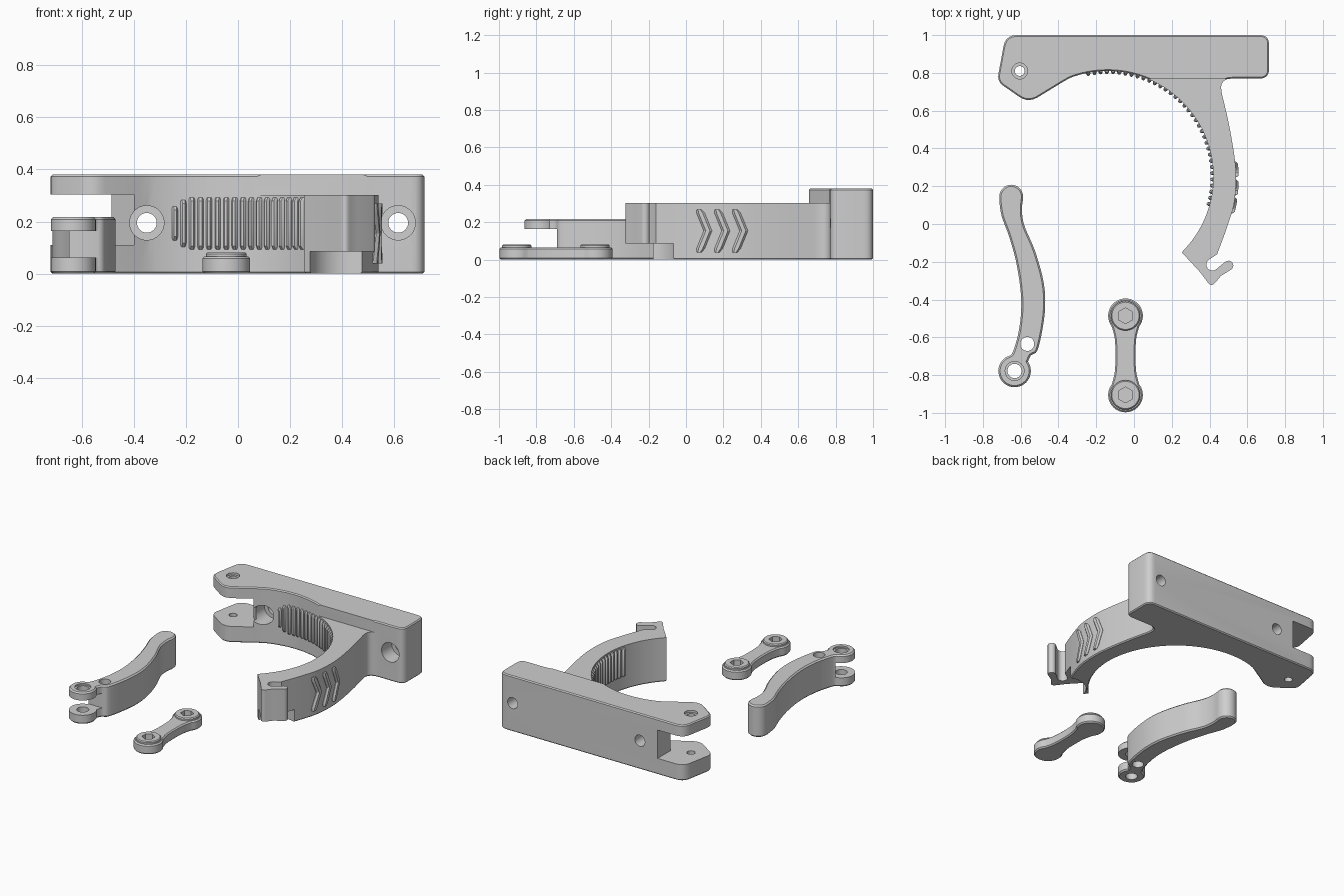
import bpy, bmesh, math
from mathutils import Vector, Matrix

if "Cube" in bpy.data.objects:
    bpy.data.objects.remove(bpy.data.objects["Cube"])

grey = bpy.data.materials.new("plain grey")
grey.diffuse_color = (0.62, 0.62, 0.62, 1)
grey.use_nodes = True
grey.node_tree.nodes["Principled BSDF"].inputs["Base Color"].default_value = grey.diffuse_color


def arc(cx, cy, r, a0, a1, n):
    return [(cx + r * math.cos(math.radians(a0 + (a1 - a0) * i / n)),
             cy + r * math.sin(math.radians(a0 + (a1 - a0) * i / n))) for i in range(n + 1)]


def spline(pts, n=5):
    """Smooth open curve through the points."""
    p = [Vector(q) for q in [pts[0]] + pts + [pts[-1]]]
    out = []
    for a, b, c, d in zip(p, p[1:], p[2:], p[3:]):
        for i in range(n):
            t = i / n
            out.append(tuple(0.5 * (2 * b + (c - a) * t + (2 * a - 5 * b + 4 * c - d) * t * t
                                    + (3 * b - a - 3 * c + d) * t ** 3)))
    return out + [pts[-1]]


def rounded(pts, radii, n=5):
    """Open path whose inner corners are replaced by small curves; radius 0 stays sharp."""
    out = []
    for i, (q, r) in enumerate(zip(pts, radii)):
        if r == 0:
            out.append(q)
            continue
        q, a, b = Vector(q), Vector(pts[i - 1]), Vector(pts[i + 1])
        s, e = q + (a - q).normalized() * r, q + (b - q).normalized() * r
        for k in range(n + 1):
            t = k / n
            out.append(tuple(s * (1 - t) ** 2 + q * 2 * t * (1 - t) + e * t * t))
    return out


def finish(bm, name):
    bmesh.ops.recalc_face_normals(bm, faces=bm.faces)
    if bm.calc_volume(signed=True) < 0:
        bmesh.ops.reverse_faces(bm, faces=bm.faces)
    me = bpy.data.meshes.new(name)
    bm.to_mesh(me)
    bm.free()
    me.materials.append(grey)
    ob = bpy.data.objects.new(name, me)
    bpy.context.collection.objects.link(ob)
    return ob


def prism(name, pts, z0, z1, bevel=0.0):
    """Extruded outline with chamfered top and bottom rims."""
    clean = []
    for p in pts:
        if not clean or (Vector(p) - Vector(clean[-1])).length > 0.002:
            clean.append(p)
    if (Vector(clean[0]) - Vector(clean[-1])).length < 0.002:
        clean.pop()
    if sum(a[0] * b[1] - a[1] * b[0] for a, b in zip(clean, clean[1:] + clean[:1])) < 0:
        clean.reverse()
    n = len(clean)
    inner = []
    for i, q in enumerate(clean):                       # inset outline for the chamfer
        a, q, b = Vector(clean[i - 1]), Vector(q), Vector(clean[(i + 1) % n])
        u, v = (q - a).normalized(), (b - q).normalized()
        m = Vector((-u.y - v.y, u.x + v.x)).normalized()
        inner.append(tuple(q + m * bevel / max(0.5, m.dot(Vector((-u.y, u.x))))))
    layers = [(clean, z0), (clean, z1)]
    if bevel:
        layers = [(inner, z0), (clean, z0 + bevel), (clean, z1 - bevel), (inner, z1)]
    bm = bmesh.new()
    rings = [[bm.verts.new((x, y, z)) for x, y in ps] for ps, z in layers]
    for p, q in zip(rings, rings[1:]):
        for i in range(n):
            bm.faces.new((p[i - 1], p[i], q[i], q[i - 1]))
    bm.faces.new(rings[0][::-1])
    bm.faces.new(rings[-1])
    return finish(bm, name)


def rod(name, loc, r, depth, axis='Z', n=32):
    bm = bmesh.new()
    bmesh.ops.create_cone(bm, cap_ends=True, segments=n, radius1=r, radius2=r, depth=depth)
    m = Matrix.Rotation(math.pi / 2, 4, 'X') if axis == 'Y' else Matrix.Identity(4)
    bmesh.ops.transform(bm, matrix=Matrix.Translation(loc) @ m, verts=bm.verts)
    return finish(bm, name)


def width(ob):
    xs = [v.co.x for v in ob.data.vertices] or [0]
    return max(xs) - min(xs)


def cut(ob, cutters, op='DIFFERENCE'):
    for c in cutters:
        before, w = ob.data.copy(), width(ob)
        for solver in ('EXACT', 'MANIFOLD', 'FLOAT'):
            m = ob.modifiers.new("cut", 'BOOLEAN')
            m.operation, m.solver, m.object = op, solver, c
            bpy.context.view_layer.objects.active = ob
            bpy.ops.object.modifier_apply(modifier=m.name)
            if width(ob) > 0.95 * w:
                break
            ob.data = before.copy()
        bpy.data.objects.remove(c)


def smooth(ob):
    bpy.ops.object.select_all(action='DESELECT')
    ob.select_set(True)
    bpy.context.view_layer.objects.active = ob
    bpy.ops.object.shade_smooth_by_angle(angle=math.radians(28))


def box(x0, x1, y0, y1, z0, z1):
    return prism("cutter", [(x0, y0), (x1, y0), (x1, y1), (x0, y1)], z0, z1)


# clamp body: mounting block, jaw arc and hooked arm in one outline
CX, CY, R = -0.14, 0.25, 0.56
outer = spline([(0.465, 0.69), (0.50, 0.54), (0.53, 0.37), (0.54, 0.25), (0.53, 0.11),
                (0.495, -0.01), (0.455, -0.12)], 6)
block = rounded([(-0.38, 0.75), (-0.56, 0.64), (-0.725, 0.755), (-0.68, 1.0), (0.715, 1.0), (0.715, 0.77),
                 (0.45, 0.77), (0.465, 0.69)], [0, 0.06, 0.04, 0.06, 0.05, 0.05, 0.07, 0])
hook = [(0.44, -0.16)] + arc(0.415, -0.215, 0.032, 120, 300, 9) + \
    arc(0.50, -0.22, 0.026, 130, -45, 7) + \
    rounded([(0.46, -0.275), (0.41, -0.335), (0.35, -0.255), (0.253, -0.15)], [0, 0.03, 0, 0])
jaw = arc(CX, CY, R, -42, 111, 60)
body = prism("clamp_body", block + outer + hook + jaw, 0, 0.38, 0.007)
cut(body, [
    box(0.03, 0.62, -0.6, 0.768, 0.302, 0.6),                                 # lower arm top
    prism("cutter", [(-1, 0.5), (-0.40, 0.5), (-0.40, 0.77), (-0.485, 0.86), (-0.485, 1.2), (-1, 1.2)],
          0.11, 0.304),                                                       # hinge slot
    rod("cutter", (0.42, -0.20, 0), 0.145, 0.17),                             # link clearance under hook
    rod("cutter", (-0.605, 0.81, 0.2), 0.026, 1),                             # hinge pin hole
    rod("cutter", (-0.605, 0.81, 0.38), 0.042, 0.03),
])
for x in (-0.35, 0.615):                                                      # screw holes
    cut(body, [rod("cutter", (x, 0.9, 0.195), 0.038, 0.6, 'Y'),
               rod("cutter", (x, 0.70, 0.195), 0.066, 0.36, 'Y')])
smooth(body)

# grip ribs along the jaw
bm = bmesh.new()
COUNT = 35
for i in range(COUNT):
    a = math.radians(-15 + 3.4 * i)
    h = 0.10 * min(1.0, 0.65 + 0.25 * (COUNT - 1 - i))     # last ribs are shorter
    prof = [(R + 0.01, -0.011), (R - 0.006, -0.011), (R - 0.016, -0.005),
            (R - 0.016, 0.005), (R - 0.006, 0.011), (R + 0.01, 0.011)]
    rings = []
    for z, inset in ((-h, 0.012), (-h + 0.014, 0), (h - 0.014, 0), (h, 0.012)):
        rings.append([bm.verts.new((CX + (r + inset) * math.cos(a) - t * math.sin(a),
                                    CY + (r + inset) * math.sin(a) + t * math.cos(a), 0.193 + z))
                      for r, t in prof])
    for p, q in zip(rings, rings[1:]):
        for k in range(6):
            bm.faces.new((p[k], p[k - 1], q[k - 1], q[k]))
    bm.faces.new(rings[0])
    bm.faces.new(rings[-1])
smooth(finish(bm, "grip_ribs"))


# raised chevrons on the outside of the arm
def arm_x(y):
    for (xa, ya), (xb, yb) in zip(outer, outer[1:]):
        if yb <= y <= ya:
            return xb + (xa - xb) * (y - yb) / (ya - yb)
    return 0.53


bm = bmesh.new()
for k in range(3):
    rows = []
    for i in range(13):
        s = i / 6 - 1
        y, z = 0.07 + 0.096 * k + 0.047 * (1 - abs(s)), 0.154 + 0.115 * s
        w = 0.012 if i in (0, 12) else 0.022
        rows.append([bm.verts.new((arm_x(y + t * w) + d, y + t * w, z))
                     for t, d in ((-1, -0.01), (-1, 0.003), (-0.5, 0.014), (0.5, 0.014), (1, 0.003), (1, -0.01))])
    for p, q in zip(rows, rows[1:]):
        for j in range(6):
            bm.faces.new((p[j], p[j - 1], q[j - 1], q[j]))
    bm.faces.new(rows[0])
    bm.faces.new(rows[-1])
smooth(finish(bm, "arm_chevrons"))

# lever: curved handle with a forked, drilled end
left = spline([(-0.713, 0.12), (-0.70, 0.04), (-0.66, -0.07), (-0.62, -0.22), (-0.597, -0.40),
               (-0.607, -0.55), (-0.64, -0.675), (-0.665, -0.70)])
right = spline([(-0.56, -0.725), (-0.545, -0.695), (-0.512, -0.67), (-0.485, -0.56), (-0.47, -0.43),
                (-0.48, -0.30), (-0.525, -0.14), (-0.58, -0.01), (-0.593, 0.07), (-0.588, 0.13)])
lever = prism("lever", left + arc(-0.632, -0.778, 0.086, 125, 395, 30) + right
              + arc(-0.65, 0.145, 0.063, 0, 180, 14), 0, 0.217, 0.009)
cut(lever, [
    box(-0.9, -0.4, -1.0, -0.69, 0.062, 0.163),
    rod("cutter", (-0.632, -0.778, 0.1), 0.038, 1),
    rod("cutter", (-0.632, -0.778, 0.217), 0.050, 0.02),
    rod("cutter", (-0.565, -0.635, 0.1), 0.037, 1),
])
smooth(lever)

# link: waisted bar with a raised boss and recess at each end
LX, Y0, Y1 = -0.045, -0.905, -0.486
side = spline([(0.073, Y0 + 0.055), (0.057, Y0 + 0.12), (0.053, -0.695), (0.057, Y1 - 0.12), (0.073, Y1 - 0.055)])
link = prism("link", [(LX + x, y) for x, y in side] + arc(LX, Y1, 0.092, -36, 216, 28)
             + [(LX - x, y) for x, y in reversed(side)] + arc(LX, Y0, 0.092, 144, 396, 28), 0, 0.066, 0.008)
for y in (Y0, Y1):
    cut(link, [prism("boss", arc(LX, y, 0.078, 0, 351, 39), 0.03, 0.082, 0.006)], 'UNION')
    cut(link, [rod("cutter", (LX, y, 0.082), 0.042, 0.07, n=6)])
smooth(link)
